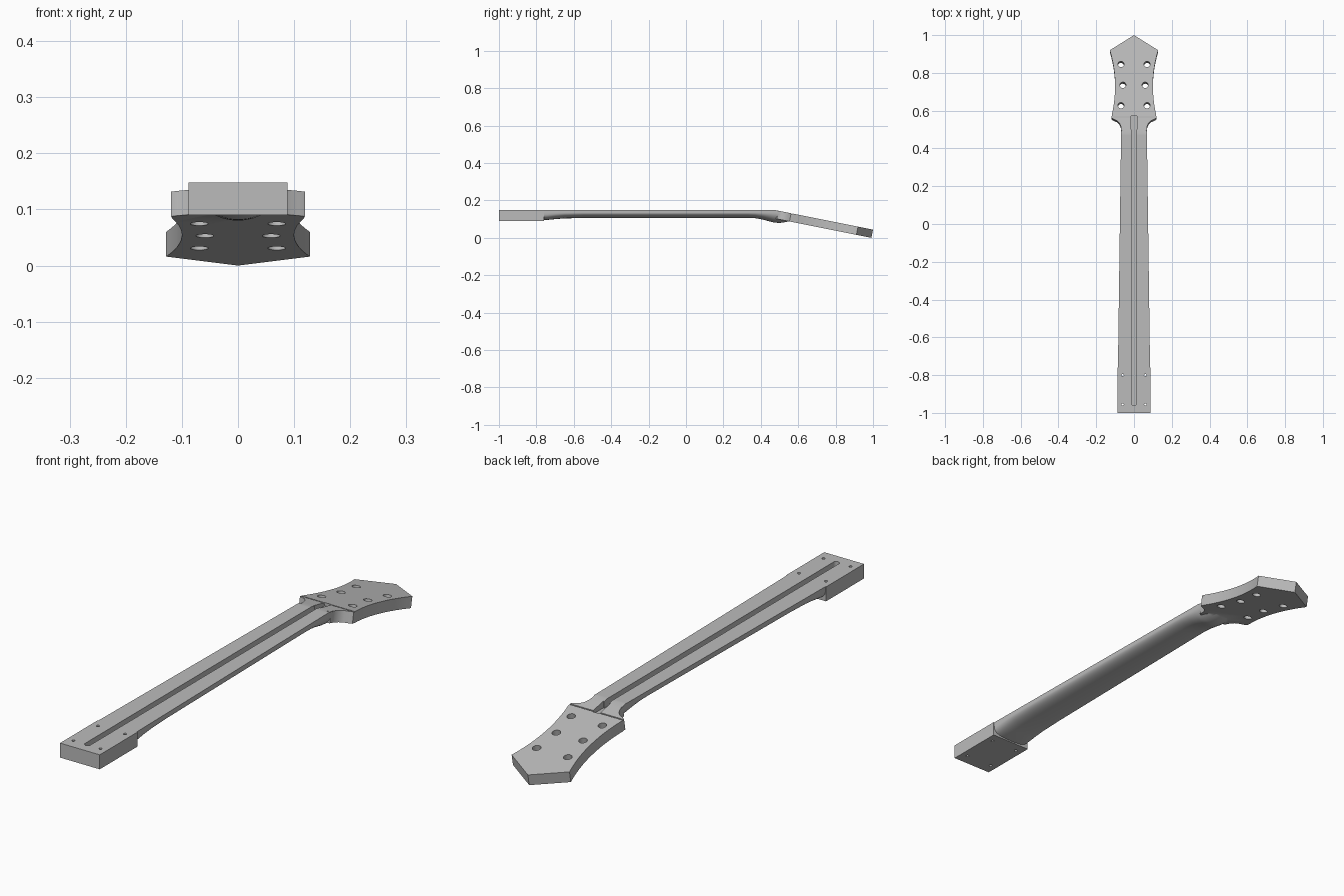
import bpy, bmesh, math
from mathutils import Matrix, Vector

if "Cube" in bpy.data.objects:
    bpy.data.objects.remove(bpy.data.objects["Cube"], do_unlink=True)

TOP = 0.148          # playing surface height
BREAK = 0.48         # where the head starts to tilt
SLOPE = 0.2
TILT = math.atan(SLOPE)
NORMAL = Vector((0, math.sin(TILT), math.cos(TILT)))

grey = bpy.data.materials.new("plain_grey")
grey.use_nodes = True
grey.diffuse_color = (0.5, 0.5, 0.5, 1)
grey.node_tree.nodes["Principled BSDF"].inputs["Base Color"].default_value = (0.5, 0.5, 0.5, 1)


def top_z(y):
    return TOP - SLOPE * max(0, y - BREAK)


def finish(name, bm):
    bmesh.ops.recalc_face_normals(bm, faces=bm.faces)
    mesh = bpy.data.meshes.new(name)
    bm.to_mesh(mesh)
    bm.free()
    mesh.materials.append(grey)
    obj = bpy.data.objects.new(name, mesh)
    bpy.context.collection.objects.link(obj)
    return obj


def loft(name, rings):
    bm = bmesh.new()
    loops = [[bm.verts.new(p) for p in ring] for ring in rings]
    n = len(loops[0])
    for a, b in zip(loops, loops[1:]):
        for i in range(n):
            j = (i + 1) % n
            bm.faces.new((a[i], a[j], b[j], b[i]))
    bm.faces.new(loops[0])
    bm.faces.new(loops[-1])
    return finish(name, bm)


def box(name, x, y0, y1, z0, z1):
    outline = [(-x, y0), (x, y0), (x, y1), (-x, y1)]
    return loft(name, [[(px, py, z) for px, py in outline] for z in (z0, z1)])


def drill(name, x, y, radius, axis):
    bm = bmesh.new()
    turn = Vector((0, 0, 1)).rotation_difference(axis).to_matrix().to_4x4()
    place = Matrix.Translation((x, y, top_z(y) - 0.03)) @ turn
    bmesh.ops.create_cone(bm, cap_ends=True, segments=24, radius1=radius,
                          radius2=radius, depth=0.2, matrix=place)
    return finish(name, bm)


def combine(target, other, operation):
    mod = target.modifiers.new(other.name, 'BOOLEAN')
    mod.operation = operation
    mod.solver = 'EXACT'
    mod.object = other
    bpy.context.view_layer.objects.active = target
    bpy.ops.object.modifier_apply(modifier=mod.name)
    bpy.data.objects.remove(other, do_unlink=True)


# Neck shaft: rounded sections of (y, underside height, squareness)
def section(y, low, power, drop=0.0):
    half = 0.085 - 0.017 * (y + 0.76) / 1.26
    top = top_z(y) - drop
    side = top - 0.013
    ring = [(half, y, top)]
    for i in range(25):
        t = math.pi * i / 24
        c, s = math.cos(t), max(0, math.sin(t))
        ring.append((math.copysign(abs(c) ** (2 / power), c) * half, y,
                     side - (side - low) * s ** (2 / power)))
    return ring + [(-half, y, top)]


stations = [(-0.77, 0.095, 3.2), (-0.74, 0.096, 3.0), (-0.7, 0.1, 2.6),
            (-0.65, 0.104, 2.3), (-0.55, 0.106, 2.1), (0.33, 0.107, 2),
            (0.37, 0.105, 2), (0.41, 0.098, 2), (0.45, 0.087, 2), (0.47, 0.082, 2),
            (BREAK, 0.081, 2)]
volute = [(0.5, 0.08, 2), (0.52, 0.082, 2), (0.54, 0.086, 2), (0.555, 0.09, 2)]
neck = loft("neck", [section(*s) for s in stations]
            + [section(*s, drop=0.002) for s in volute])

# Heel block
combine(neck, box("heel", 0.088, -1, -0.76, 0.09, TOP), 'UNION')

# Tilted head: flared ears, waisted sides, pointed tip
side = [(0.05, BREAK), (0.066, 0.495), (0.069, 0.515), (0.077, 0.535),
        (0.09, 0.547), (0.108, 0.555), (0.119, 0.562), (0.117, 0.58)]
for i in range(1, 13):
    y = 0.58 + 0.34 * i / 12
    u = (y - 0.73) / (0.19 if y > 0.73 else 0.15)
    side.append((0.1 + (0.028 if u > 0 else 0.017) * u * u, y))
outline = side + [(0, 1)] + [(-x, y) for x, y in reversed(side)]
upper = [Vector((x, y, top_z(y))) for x, y in outline]
head = loft("head", [[p - NORMAL * 0.045 for p in upper], upper])
combine(neck, head, 'UNION')

# Rod channel with a round end, and a wider pocket beside the head
channel = [(0.012, 0.57), (-0.012, 0.57)]
for i in range(9):
    a = math.pi * (1 + i / 8)
    channel.append((0.012 * math.cos(a), -0.95 + 0.012 * math.sin(a)))
combine(neck, loft("channel", [[(x, y, z) for x, y in channel] for z in (0.118, 0.2)]), 'DIFFERENCE')
combine(neck, box("rod_pocket", 0.016, 0.5, 0.571, 0.117, 0.2), 'DIFFERENCE')

# Fine seam between fingerboard seat and head
combine(neck, box("seam", 0.2, 0.564, 0.569, top_z(0.566) - 0.004, 0.2), 'DIFFERENCE')

# Tuner holes and heel screw holes
for s in (-1, 1):
    for x, y in ((0.069, 0.84), (0.059, 0.73), (0.069, 0.622)):
        combine(neck, drill("tuner_hole", s * x, y, 0.016, NORMAL), 'DIFFERENCE')
    for y in (-0.8, -0.955):
        combine(neck, drill("screw_hole", s * 0.06, y, 0.006, Vector((0, 0, 1))), 'DIFFERENCE')

# Smooth the rounded back, keep edges crisp
bpy.ops.object.select_all(action='DESELECT')
neck.select_set(True)
bpy.context.view_layer.objects.active = neck
bpy.ops.object.shade_smooth_by_angle(angle=math.radians(30))
